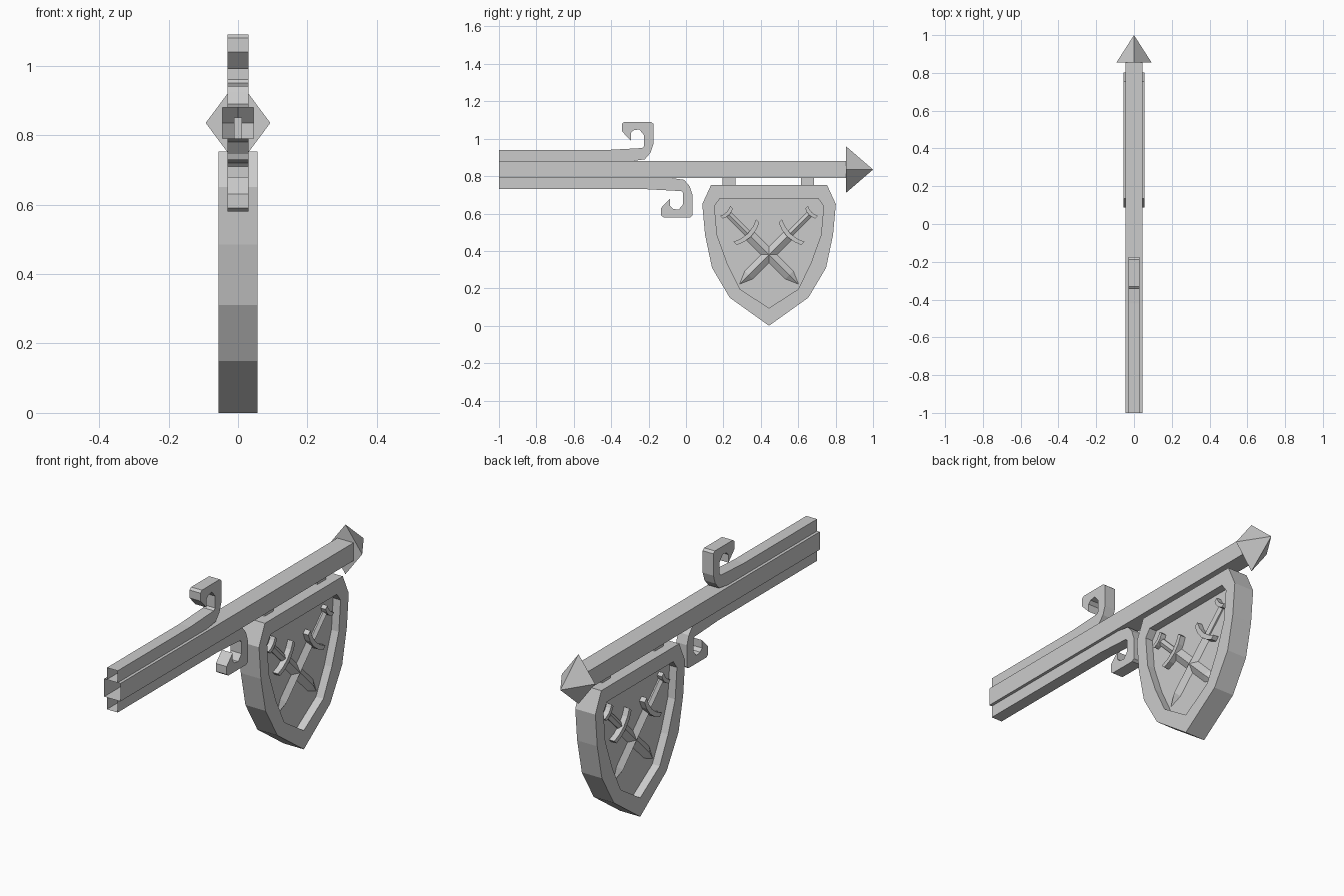
import bpy, bmesh, math
from mathutils import Vector

if "Cube" in bpy.data.objects:
    bpy.data.objects.remove(bpy.data.objects["Cube"])


def loft(name, rings, caps=True, open_at=None):
    """Skin a list of equal-length point rings; optionally leave the wall end open."""
    bm = bmesh.new()
    vr = [[bm.verts.new(p) for p in r] for r in rings]
    n = len(vr[0])
    for a, b in zip(vr, vr[1:]):
        for i in range(n):
            j = (i + 1) % n
            bm.faces.new((a[i], a[j], b[j], b[i]))
    if caps:
        bm.faces.new(vr[0])
        bm.faces.new(vr[-1])
    bmesh.ops.remove_doubles(bm, verts=bm.verts, dist=1e-5)
    bmesh.ops.recalc_face_normals(bm, faces=bm.faces)
    if open_at is not None:
        gone = [f for f in bm.faces if all(abs(v.co.y - open_at) < 1e-4 for v in f.verts)]
        bmesh.ops.delete(bm, geom=gone, context='FACES')
    me = bpy.data.meshes.new(name)
    bm.to_mesh(me)
    bm.free()
    ob = bpy.data.objects.new(name, me)
    bpy.context.collection.objects.link(ob)
    return ob


def slab(name, pts, hx, open_at=None):
    """Extrude a (y, z) outline symmetrically along x."""
    return loft(name, [[(x, y, z) for y, z in pts] for x in (-hx, hx)], open_at=open_at)


ZC = 0.835  # beam centre height

# Beam with a diamond spear head on the far end
def box_ring(y):
    h = 0.045
    return [(h, y, ZC), (h, y, ZC + h), (0, y, ZC + h), (-h, y, ZC + h),
            (-h, y, ZC), (-h, y, ZC - h), (0, y, ZC - h), (h, y, ZC - h)]

A, B, Y = 0.093, 0.125, 0.855
diamond = [(A * c, Y, ZC + B * s) for c, s in
           [(1, 0), (.5, .5), (0, 1), (-.5, .5), (-1, 0), (-.5, -.5), (0, -1), (.5, -.5)]]
loft("beam_with_spear_head", [box_ring(-1), box_ring(Y), diamond, [(0, 1, ZC)] * 8],
     caps=False)

# Scroll brackets above and below the beam
hook = [(-.29, .88), (-.22, .89), (-.19, .925), (-.175, .97), (-.175, 1.08),
        (-.187, 1.09), (-.33, 1.09), (-.343, 1.08), (-.343, 1.04), (-.295, .99),
        (-.295, 1.03), (-.28, 1.045), (-.25, 1.05), (-.225, 1.02), (-.225, .96),
        (-.235, .95), (-.42, .94)]
slab("upper_scroll", [(-1, .88)] + hook + [(-1, .94)], 0.03, -1)
slab("lower_scroll", [(-1, .79)] + [(y + .21, 2 * ZC - z) for y, z in hook] + [(-1, .73)],
     0.03, -1)

# Hanging tabs
YC = 0.444
for side, nm in ((-1, "inner_hanger"), (1, "outer_hanger")):
    c = YC - 0.004 + side * 0.21
    slab(nm, [(c - .034, .74), (c + .034, .74), (c + .034, .85), (c - .034, .85)], 0.012)

# Shield with a recessed panel on both faces
def outline(half, tip, x):
    right = [(x, YC + w, z) for w, z in half]
    left = [(x, YC - w, z) for w, z in reversed(half)]
    return right + [(x, YC, tip)] + left

OUT = [(.31, .753), (.357, .65), (.342, .485), (.305, .31), (.21, .15)]
INN = [(.263, .68), (.292, .64), (.278, .485), (.222, .33), (.155, .195)]
T, P = 0.056, 0.015
loft("shield", [outline(INN, .095, P), outline(INN, .095, T), outline(OUT, 0, T),
                outline(OUT, 0, -T), outline(INN, .095, -T), outline(INN, .095, -P)])

# Crossed swords, raised on both faces
def sword(nm, side):
    k = math.sqrt(0.5)

    def at(s, w, x):
        return Vector((x, YC + side * (-.158 + k * (s + w)), .222 + k * (s - w)))

    def section(s, w, e, r):
        return [at(s, a, x) for a, x in
                ((w, -e), (w, e), (0, r), (-w, e), (-w, -e), (0, -r))]

    def arc(name, s, half, bow, thick, x):
        ws = [half * t for t in (-1, -.55, 0, .55, 1)]
        lo = [(s + bow * (w / half) ** 2, w) for w in ws]
        hi = [(a + thick, w) for a, w in reversed(lo)]
        loft(name, [[at(a, w, d) for a, w in lo + hi] for d in (-x, x)])

    loft(nm + "_blade", [[at(0, 0, x) for x in (-P, P, P, P, -P, -P)],
                         section(.07, .03, P, .036), section(.38, .03, P, .036)])
    loft(nm + "_grip", [section(.38, .017, .022, .034), section(.54, .017, .022, .034)])
    arc(nm + "_guard", .36, .085, .022, .024, .044)
    arc(nm + "_pommel", .525, .038, .01, .02, .042)

sword("right_sword", 1)
sword("left_sword", -1)
